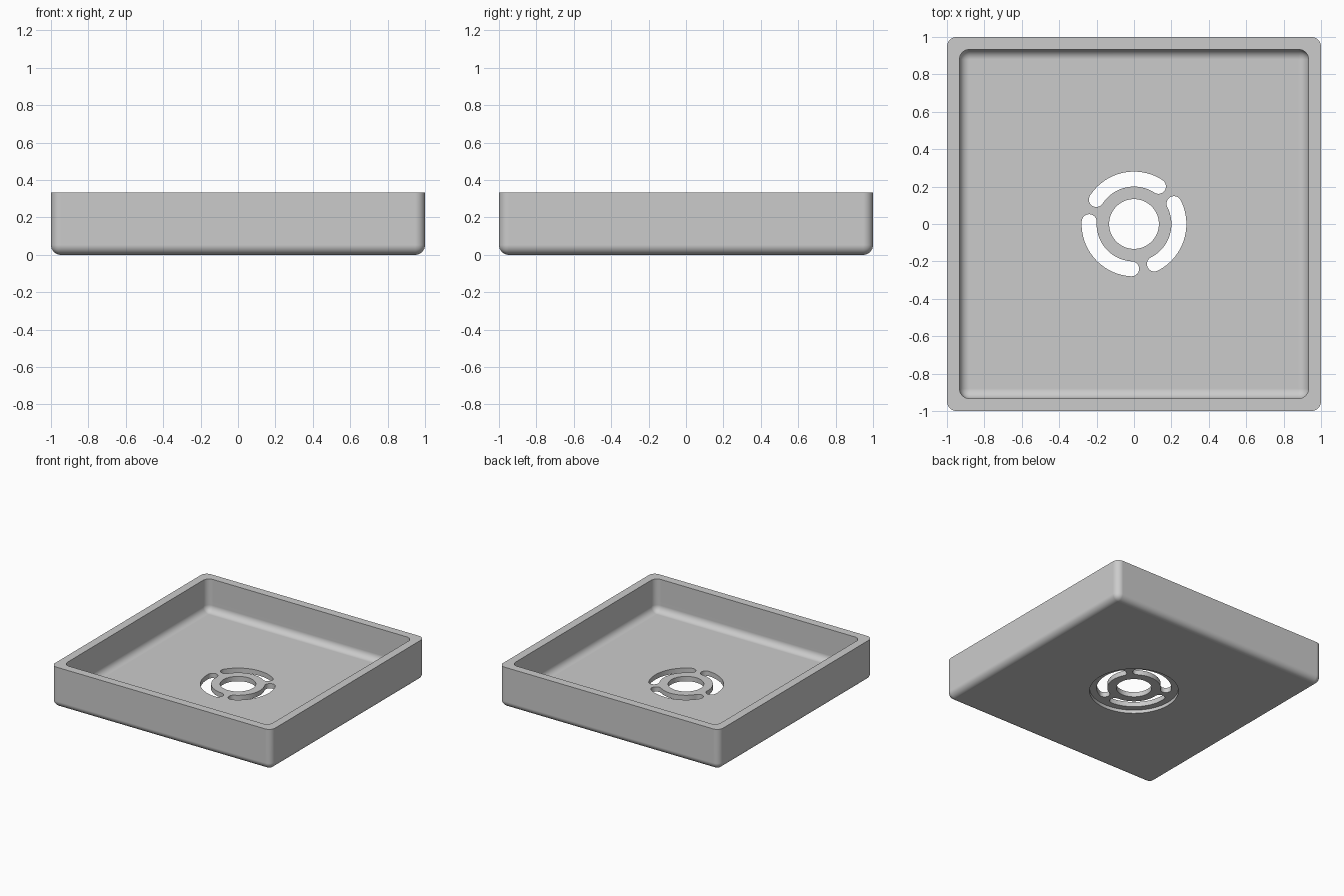
import bpy, bmesh, math

if "Cube" in bpy.data.objects:
    bpy.data.objects.remove(bpy.data.objects["Cube"])

HEIGHT, WALL, FILLET = 0.333, 0.067, 0.053
RECESS_RADIUS, RECESS_DEPTH, DRAIN_RADIUS = 0.333, 0.027, 0.133
SLOT_RADIUS, SLOT_HALF = 0.24, 0.04

grey = bpy.data.materials.new("grey")
grey.use_nodes = True
colour = (0.6, 0.6, 0.6, 1)
grey.diffuse_color = colour
grey.node_tree.nodes["Principled BSDF"].inputs["Base Color"].default_value = colour


def finish(bm, name):
    bmesh.ops.recalc_face_normals(bm, faces=bm.faces)
    mesh = bpy.data.meshes.new(name)
    bm.to_mesh(mesh)
    bm.free()
    mesh.materials.append(grey)
    ob = bpy.data.objects.new(name, mesh)
    bpy.context.collection.objects.link(ob)
    return ob


def rounded_box(name, half, z0, z1, radius):
    """Square box with every edge rounded except those of the top rim."""
    bm = bmesh.new()
    bmesh.ops.create_cube(bm, size=2)
    for v in bm.verts:
        v.co = (v.co.x * half, v.co.y * half, z1 if v.co.z > 0 else z0)
    edges = [e for e in bm.edges if min(v.co.z for v in e.verts) < z1]
    bmesh.ops.bevel(bm, geom=edges, offset=radius, segments=8,
                    profile=0.5, affect='EDGES')
    return finish(bm, name)


def prism(name, outline, z0, z1):
    bm = bmesh.new()
    face = bm.faces.new([bm.verts.new((x, y, z0)) for x, y in outline])
    top = bmesh.ops.extrude_face_region(bm, geom=[face])["geom"]
    for v in top:
        if isinstance(v, bmesh.types.BMVert):
            v.co.z = z1
    return finish(bm, name)


def arc(cx, cy, radius, start, end, steps):
    angles = [math.radians(start + (end - start) * i / steps) for i in range(steps + 1)]
    return [(cx + radius * math.cos(a), cy + radius * math.sin(a)) for a in angles]


def circle(radius):
    return arc(0, 0, radius, 0, 360, 96)[:-1]


def slot(start, end):
    """Curved slot outline with round ends."""
    (x0, y0), (x1, y1) = arc(0, 0, SLOT_RADIUS, start, end, 1)
    return (arc(0, 0, SLOT_RADIUS + SLOT_HALF, start, end, 32)
            + arc(x1, y1, SLOT_HALF, end, end + 180, 14)[1:-1]
            + arc(0, 0, SLOT_RADIUS - SLOT_HALF, end, start, 32)
            + arc(x0, y0, SLOT_HALF, start + 180, start + 360, 14)[1:-1])


# Tray body and its cutters: basin, underside recess, drain hole, three slots
tray = rounded_box("tray", 1, 0, HEIGHT, FILLET)
cutters = [
    rounded_box("basin_cutter", 1 - WALL, WALL, HEIGHT + 0.2, FILLET),
    prism("recess_cutter", circle(RECESS_RADIUS), -0.1, RECESS_DEPTH),
    prism("drain_cutter", circle(DRAIN_RADIUS), -0.2, 0.2),
]
for turn in range(3):
    start = 57 + 120 * turn
    cutters.append(prism("slot_cutter", slot(start, start + 90), -0.2, 0.2))

bpy.ops.object.select_all(action='DESELECT')
tray.select_set(True)
bpy.context.view_layer.objects.active = tray
for cutter in cutters:
    cutter.hide_render = True
    cut = tray.modifiers.new("cut", 'BOOLEAN')
    cut.operation = 'DIFFERENCE'
    cut.solver = 'EXACT'
    cut.object = cutter
    bpy.ops.object.modifier_apply(modifier=cut.name)
    bpy.data.objects.remove(cutter)

# Smooth fillets with flat faces and crisp rims
bpy.ops.object.shade_smooth_by_angle(angle=math.radians(30))
weighted = tray.modifiers.new("weighted_normals", 'WEIGHTED_NORMAL')
weighted.keep_sharp = True
